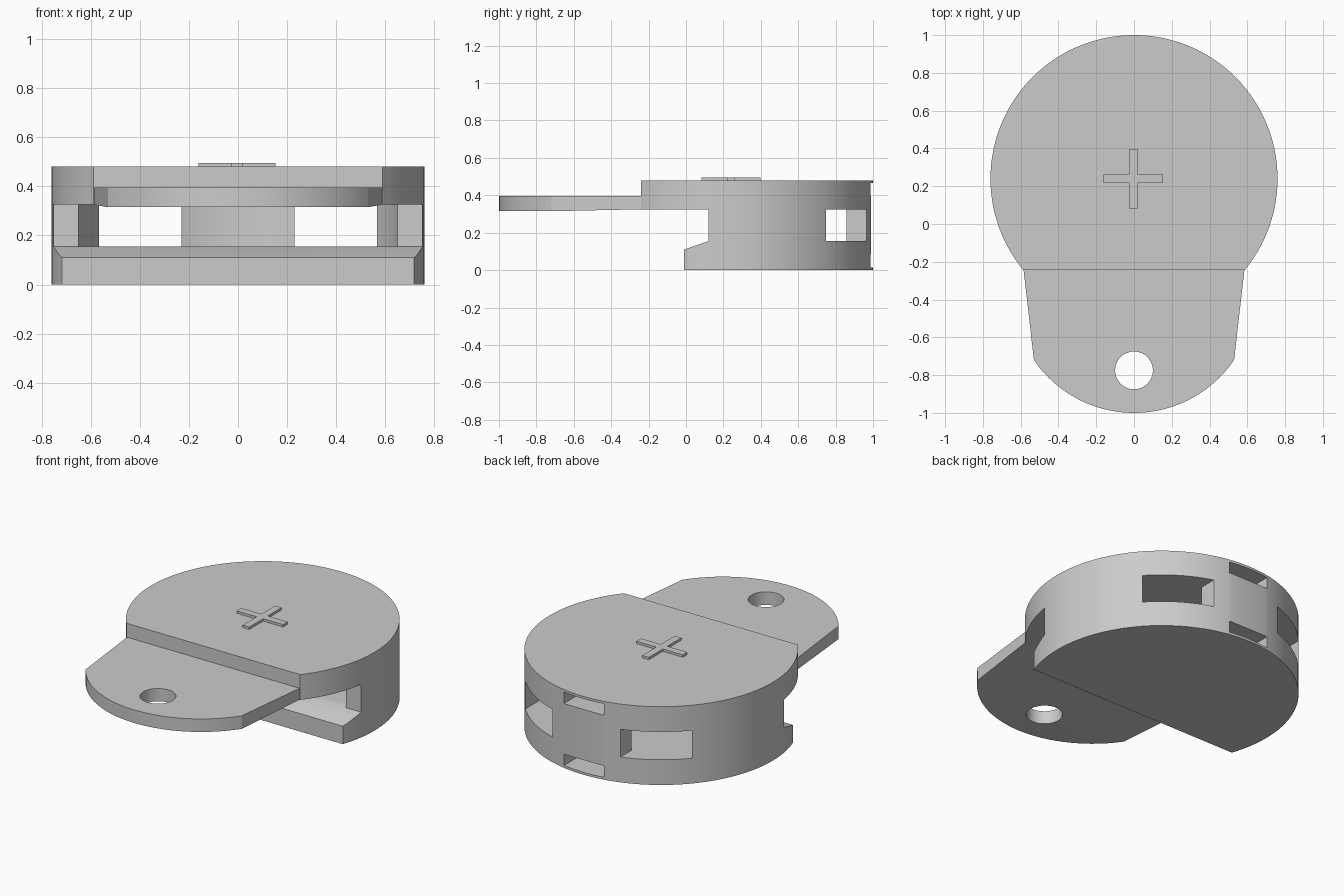
import bpy, bmesh, math
from mathutils import Vector

cube = bpy.data.objects.get("Cube")
if cube:
    bpy.data.objects.remove(cube, do_unlink=True)

GREY = (0.6, 0.6, 0.6, 1)
grey = bpy.data.materials.new("plain grey plastic")
grey.use_nodes = True
grey.diffuse_color = GREY
grey.node_tree.nodes["Principled BSDF"].inputs["Base Color"].default_value = GREY

CY, R = 0.24, 0.76        # disc centre and radius
FLOOR, CEIL, TOP = 0.155, 0.325, 0.48


def prism(name, points, lo, hi, axis="Z"):
    """Extrude an outline along z (points are x, y) or along x (points are y, z)."""
    def place(p, t):
        return (p[0], p[1], t) if axis == "Z" else (t, p[0], p[1])
    bm = bmesh.new()
    face = bm.faces.new([bm.verts.new(place(p, lo)) for p in points])
    ext = bmesh.ops.extrude_face_region(bm, geom=[face])
    shift = Vector(place((0, 0), hi - lo))
    bmesh.ops.translate(bm, vec=shift, verts=[v for v in ext["geom"] if isinstance(v, bmesh.types.BMVert)])
    bmesh.ops.recalc_face_normals(bm, faces=bm.faces)
    mesh = bpy.data.meshes.new(name)
    bm.to_mesh(mesh)
    bm.free()
    mesh.materials.append(grey)
    obj = bpy.data.objects.new(name, mesh)
    bpy.context.collection.objects.link(obj)
    return obj


def circle(x, y, r, n=128):
    return [(x + r * math.cos(2 * math.pi * i / n), y + r * math.sin(2 * math.pi * i / n)) for i in range(n)]


def box(name, x0, x1, y0, y1, z0, z1):
    return prism(name, [(x0, y0), (x1, y0), (x1, y1), (x0, y1)], z0, z1)


def finish(obj, cutters):
    """Cut the holes, bake the result and shade it."""
    bpy.context.view_layer.objects.active = obj
    for cutter in cutters:
        mod = obj.modifiers.new("cut", "BOOLEAN")
        mod.operation, mod.solver, mod.object = "DIFFERENCE", "EXACT", cutter
        bpy.ops.object.modifier_apply(modifier=mod.name)
        bpy.data.objects.remove(cutter, do_unlink=True)
    bpy.ops.object.select_all(action="DESELECT")
    obj.select_set(True)
    bpy.ops.object.shade_smooth_by_angle(angle=math.radians(25))


# Round housing with open front, battery cavity, rear windows and contact slots
housing = prism("housing", circle(0, CY, R), 0, TOP)
front_outline = [(-1, -0.1), (-0.01, -0.1), (-0.01, 0.11), (0.12, FLOOR),
                 (0.12, CEIL), (-0.24, CEIL), (-0.24, 0.6), (-1, 0.6)]
cutters = [prism("front_cutter", front_outline, -1, 1, "X"),
           prism("cavity_cutter", circle(0, CY, 0.66), FLOOR, CEIL),
           box("panel_cutter", -0.135, 0.135, 0.99, 1.1, 0.015, 0.465)]
for side in (-1, 1):
    x0, x1 = sorted((side * 0.23, side * 0.565))
    cutters.append(box("window_cutter", x0, x1, 0.5, 1.1, FLOOR, CEIL))
for z0, z1 in ((0.015, 0.085), (0.395, 0.465)):
    cutters.append(box("slot_cutter", -0.135, 0.135, 0.85, 1.1, z0, z1))
finish(housing, cutters)

# Tapered tab with rounded end and hole
half = math.asin(0.53 / 0.641)
arc = [(-half + 2 * half * i / 40) for i in range(41)]
outline = [(-0.585, -0.24)] + [(0.641 * math.sin(a), -0.359 - 0.641 * math.cos(a)) for a in arc] + [(0.585, -0.24)]
tab = prism("tab", outline, 0.315, 0.395)
for v in tab.data.vertices:       # underside rises slightly to meet the lid
    if v.co.y > -0.25 and v.co.z < 0.35:
        v.co.z = CEIL
finish(tab, [prism("hole_cutter", circle(0, -0.775, 0.1, 48), 0.2, 0.6)])

# Raised plus mark on the lid
a, w = 0.157, 0.022
corner = [(a, -w), (a, w), (w, w)]
plus = []
for k in range(4):
    c, s = round(math.cos(k * math.pi / 2)), round(math.sin(k * math.pi / 2))
    plus += [(x * c - y * s - 0.004, x * s + y * c + CY) for x, y in corner]
finish(prism("plus_mark", plus, TOP, 0.495), [])
